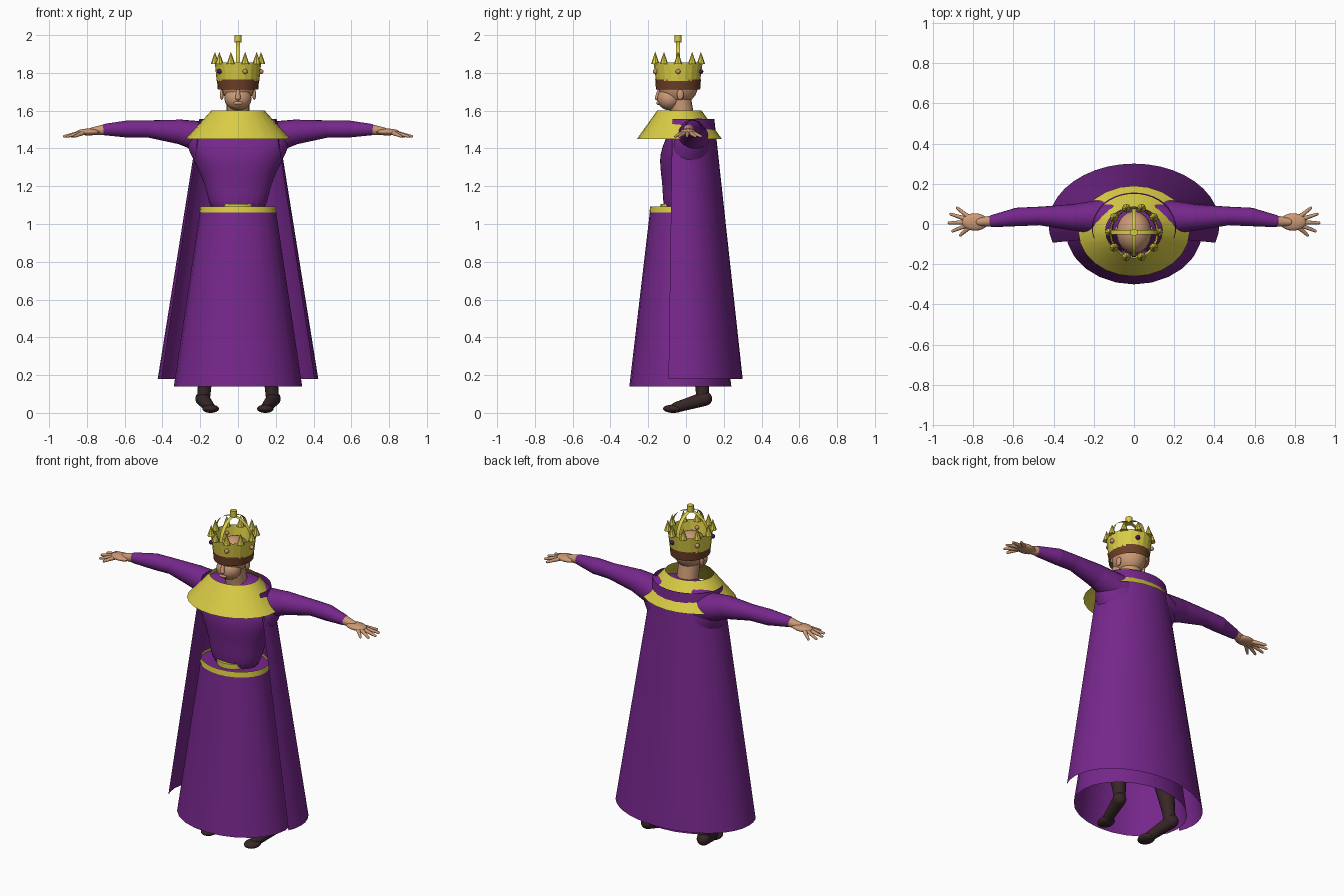
import bpy, bmesh, math
from mathutils import Matrix, Vector

cube = bpy.data.objects.get("Cube")
if cube:
    bpy.data.objects.remove(cube)


def material(name, red, green, blue):
    mat = bpy.data.materials.new(name)
    mat.use_nodes = True
    colour = (red, green, blue, 1)
    mat.diffuse_color = colour
    mat.node_tree.nodes["Principled BSDF"].inputs["Base Color"].default_value = colour
    return mat


purple = material("royal purple", 0.18, 0.02, 0.26)
gold = material("gold", 0.7, 0.61, 0.06)
skin = material("skin", 0.6, 0.32, 0.18)
fur = material("brown fur", 0.15, 0.05, 0.02)
boot = material("dark brown", 0.04, 0.02, 0.02)
tan_gem = material("tan gem", 0.6, 0.3, 0.15)
dark_gem = material("dark purple gem", 0.06, 0.01, 0.09)


def finish(name, bm, mat, smooth=True, subdivide=False):
    """Turn a bmesh into a named, shaded object of one colour."""
    bmesh.ops.recalc_face_normals(bm, faces=bm.faces)
    mesh = bpy.data.meshes.new(name)
    bm.to_mesh(mesh)
    bm.free()
    mesh.materials.append(mat)
    obj = bpy.data.objects.new(name, mesh)
    bpy.context.collection.objects.link(obj)
    if subdivide:
        modifier = obj.modifiers.new("Smooth", "SUBSURF")
        modifier.levels = modifier.render_levels = 2
    if smooth:
        bpy.ops.object.select_all(action="DESELECT")
        obj.select_set(True)
        bpy.context.view_layer.objects.active = obj
        bpy.ops.object.shade_smooth_by_angle(angle=math.radians(40))
    return obj


def loft(name, mat, rings, sides=24, overlap=None, close_bottom=False, close_top=False, **shading):
    """Skin upright ellipses (height, centre y, radius x, radius y).

    With an overlap angle, only the rear half plus that angle on each side is built."""
    is_open = overlap is not None
    start = -overlap if is_open else 0
    sweep = math.pi + overlap * 2 if is_open else math.tau
    columns = sides + is_open
    bm = bmesh.new()
    rows = []
    for height, centre, radius_x, radius_y in rings:
        angles = [start + sweep * i / sides for i in range(columns)]
        rows.append([bm.verts.new((radius_x * math.cos(a), centre + radius_y * math.sin(a), height))
                     for a in angles])
    for lower, upper in zip(rows, rows[1:]):
        for i in range(sides):
            j = (i + 1) % columns
            bm.faces.new((lower[i], lower[j], upper[j], upper[i]))
    if close_bottom:
        bm.faces.new(rows[0])
    if close_top:
        bm.faces.new(rows[-1])
    return finish(name, bm, mat, **shading)


def add_ball(bm, centre, size):
    matrix = Matrix.Translation(centre) @ Matrix.Diagonal((*size, 1))
    bmesh.ops.create_uvsphere(bm, u_segments=20, v_segments=12, radius=1, matrix=matrix)


def ellipsoid(name, mat, centre, size):
    bm = bmesh.new()
    add_ball(bm, centre, size)
    return finish(name, bm, mat)


def limb(name, mat, *joints):
    """Chain of tapered rods with round joints (x, y, z, radius)."""
    bm = bmesh.new()
    for *centre, radius in joints:
        add_ball(bm, centre, [radius] * 3)
    for (*a, radius_a), (*b, radius_b) in zip(joints, joints[1:]):
        a, b = Vector(a), Vector(b)
        turn = (b - a).to_track_quat("Z", "Y").to_matrix().to_4x4()
        bmesh.ops.create_cone(bm, cap_ends=False, segments=20, radius1=radius_a, radius2=radius_b,
                              depth=(b - a).length, matrix=Matrix.Translation((a + b) / 2) @ turn)
    return finish(name, bm, mat)


# Robe
loft("skirt", purple, [(0.14, -0.03, 0.34, 0.27), (1.075, -0.03, 0.2, 0.16)], close_top=True)
loft("belt", gold, [(1.06, -0.03, 0.204, 0.164), (1.092, -0.03, 0.2, 0.16)])
loft("belt_front", gold, [(1.06, -0.025, 0.1, 0.11), (1.105, -0.025, 0.1, 0.11)], close_top=True)
loft("cape", purple, [(0.18, 0, 0.425, 0.3), (1.555, -0.02, 0.205, 0.17)],
     overlap=math.radians(18))
loft("collar", gold, [(1.45, -0.035, 0.277, 0.225), (1.6, -0.035, 0.142, 0.118)])

# Torso leans back towards the shoulders
shape = [(1.03, 0.15, 0.1), (1.2, 0.165, 0.11), (1.35, 0.245, 0.155),
         (1.45, 0.29, 0.125), (1.54, 0.22, 0.09), (1.585, 0.08, 0.07)]
loft("torso", purple, [(z, (z - 1.3) / 10, wide, deep) for z, wide, deep in shape],
     close_bottom=True, close_top=True, subdivide=True)

# Head
limb("neck", skin, (0, -0.01, 1.53, 0.06), (0, -0.035, 1.67, 0.06))
ellipsoid("skull", skin, (0, -0.042, 1.735), (0.088, 0.106, 0.105))
ellipsoid("jaw", skin, (0, -0.088, 1.665), (0.072, 0.065, 0.063))
ellipsoid("lips", skin, (0, -0.145, 1.64), (0.025, 0.012, 0.01))
limb("nose", skin, (0, -0.14, 1.715, 0.008), (0, -0.151, 1.668, 0.014))

# Arms, hands, legs and feet
for label, side in (("left", 1), ("right", -1)):
    ellipsoid(label + "_ear", skin, (side * 0.086, -0.03, 1.685), (0.01, 0.018, 0.028))
    limb(label + "_sleeve", purple,
         (side * 0.14, 0.035, 1.45, 0.09), (side * 0.3, 0.033, 1.487, 0.066),
         (side * 0.47, 0.04, 1.503, 0.046), (side * 0.58, 0.035, 1.503, 0.046),
         (side * 0.7, 0.015, 1.5, 0.031))
    limb(label + "_wrist", skin, (side * 0.7, 0.015, 1.5, 0.029), (side * 0.77, 0.01, 1.492, 0.02))
    ellipsoid(label + "_palm", skin, (side * 0.79, 0.01, 1.487), (0.065, 0.043, 0.018))
    for i, digit in enumerate(("little", "ring", "middle", "index", "thumb")):
        angle = math.radians(38 - 20 * i)
        reach = 0.13 - 0.006 * (i - 1.7) ** 2
        across, along = math.sin(angle), side * math.cos(angle)
        limb(label + "_" + digit, skin,
             (side * 0.79 + along * 0.03, 0.01 + across * 0.03, 1.486, 0.013),
             (side * 0.79 + along * reach, 0.01 + across * reach, 1.464, 0.007))
    limb(label + "_leg", boot, (side * 0.183, 0.09, 0.07, 0.034), (side * 0.177, 0.085, 0.14, 0.036),
         (side * 0.17, 0.06, 0.3, 0.054), (side * 0.09, -0.02, 0.95, 0.08))
    limb(label + "_foot", boot, (side * 0.188, 0.1, 0.075, 0.038), (side * 0.15, -0.05, 0.03, 0.028))
    ellipsoid(label + "_toes", boot, (side * 0.145, -0.067, 0.022), (0.044, 0.055, 0.022))

# Crown rim and band
middle = -0.042
loft("fur_rim", fur, [(1.712, middle, 0.107, 0.117), (1.766, middle, 0.112, 0.121)])
loft("crown_band", gold, [(1.757, middle, 0.113, 0.117), (1.855, middle, 0.123, 0.13)],
     sides=20, smooth=False)


def on_crown(turns, height):
    angle = turns * math.tau
    return Vector((0.122 * math.cos(angle), middle + 0.127 * math.sin(angle), height))


# Spikes around the band
bm = bmesh.new()
for i in range(10):
    bmesh.ops.create_cone(bm, cap_ends=True, segments=8, radius1=0.022, radius2=0, depth=0.064,
                          matrix=Matrix.Translation(on_crown(i / 10, 1.88)))
finish("crown_spikes", bm, gold, smooth=False)

# Gems alternate in colour
for i in range(5):
    ellipsoid("crown_gem", dark_gem if i % 2 else tan_gem, on_crown(i / 5, 1.807), [0.013] * 3)

# Two crossing ribbon arches with a finial
bm = bmesh.new()
for turn in (0, math.pi / 2):
    spin = Matrix.Translation((0, middle, 0)) @ Matrix.Rotation(turn, 4, "Z")
    last = None
    for i in range(17):
        angle = math.pi * i / 16
        pair = [bm.verts.new(spin @ Vector((0.121 * math.cos(angle), edge,
                                            1.85 + 0.117 * math.sin(angle))))
                for edge in (-0.011, 0.011)]
        if last:
            bm.faces.new((last[0], pair[0], pair[1], last[1]))
        last = pair
finish("crown_arches", bm, gold)
loft("crown_finial", gold, [(1.962, middle, 0.019, 0.019), (2, middle, 0.019, 0.019)],
     sides=10, close_bottom=True, close_top=True)
